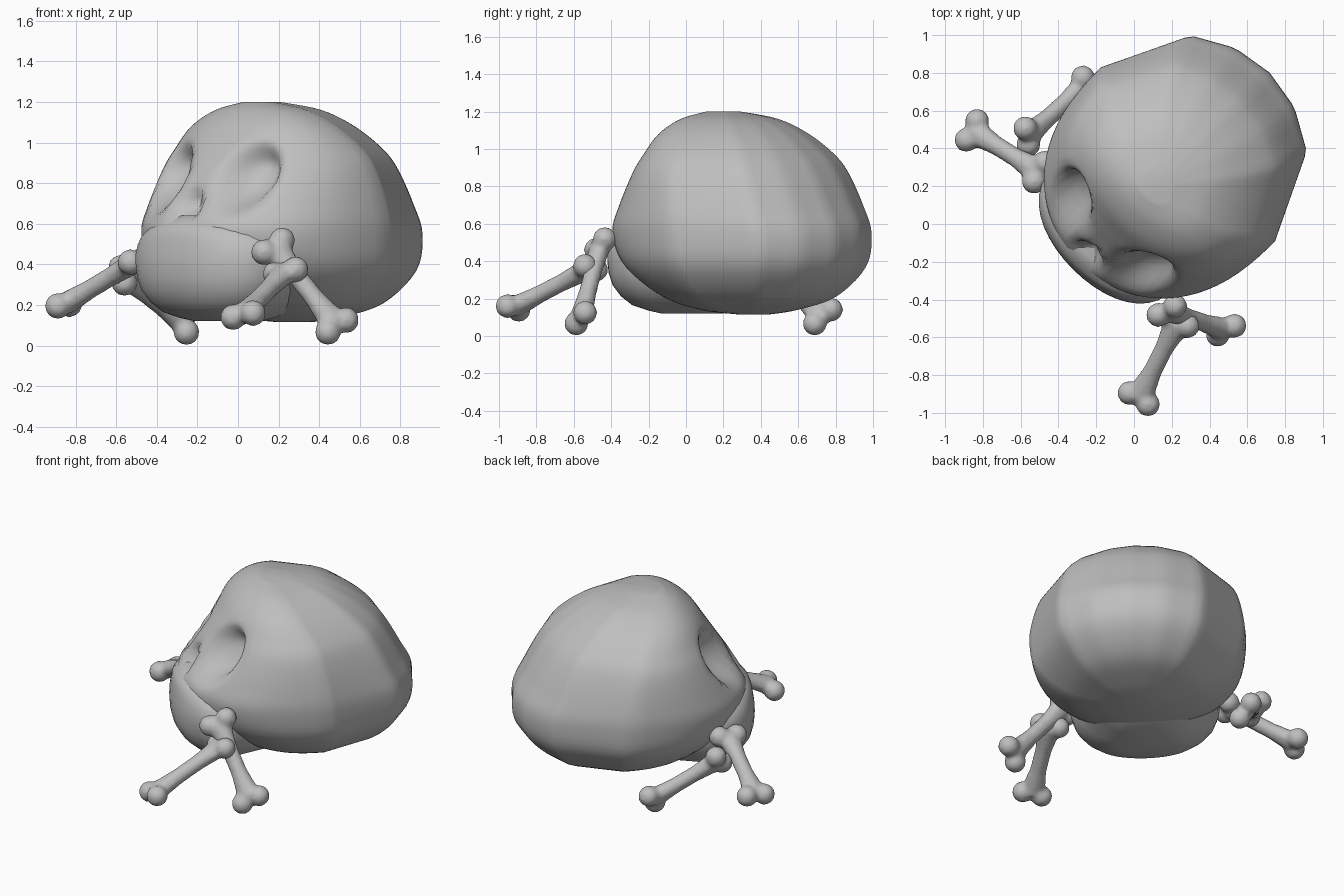
import bpy, bmesh, math
from mathutils import Vector

if "Cube" in bpy.data.objects:
    bpy.data.objects.remove(bpy.data.objects["Cube"])

bone_grey = bpy.data.materials.new("bone grey")
bone_grey.diffuse_color = (0.52, 0.52, 0.52, 1)
bone_grey.use_nodes = True
bone_grey.node_tree.nodes["Principled BSDF"].inputs["Base Color"].default_value = bone_grey.diffuse_color

S = math.sqrt(0.5)


def to_world(u, v, z):
    """Skull frame (u back, v sideways) turned 45 degrees into the scene."""
    return Vector(((u + v) * S - 0.037, (u - v) * S + 0.046, z))


def finish(name, bm, angle=60):
    bmesh.ops.recalc_face_normals(bm, faces=bm.faces)
    me = bpy.data.meshes.new(name)
    bm.to_mesh(me)
    bm.free()
    ob = bpy.data.objects.new(name, me)
    bpy.context.collection.objects.link(ob)
    me.materials.append(bone_grey)
    bpy.ops.object.select_all(action='DESELECT')
    ob.select_set(True)
    bpy.context.view_layer.objects.active = ob
    bpy.ops.object.shade_smooth_by_angle(angle=math.radians(angle))
    return ob


def refine(levels, n):
    """Catmull-Rom smoothing between section levels."""
    out = []
    for i in range(len(levels) - 1):
        p = [levels[max(0, min(len(levels) - 1, i + k))] for k in (-1, 0, 1, 2)]
        for j in range(n):
            t = j / n
            out.append([0.5 * (2 * b + (c - a) * t + (2 * a - 5 * b + 4 * c - d) * t * t
                               + (3 * b - a - 3 * c + d) * t ** 3) for a, b, c, d in zip(*p)])
    return out + [list(levels[-1])]


KNOTS = [0, 20, 42, 90]  # corner angles of the faceted back


def outline(a, power):
    """Unit section: rounded full front, flat-sided back. Returns forward, sideways."""
    c, s = math.cos(a), math.sin(a)
    if c >= 0:
        return c ** power, s
    w = math.degrees(math.acos(min(1, -c)))
    for k0, k1 in zip(KNOTS, KNOTS[1:]):
        if w <= k1 + 1e-6:
            t = (w - k0) / (k1 - k0)
            r0, r1 = math.radians(k0), math.radians(k1)
            cc = math.cos(r0) * (1 - t) + math.cos(r1) * t
            ss = math.sin(r0) * (1 - t) + math.sin(r1) * t
            return -cc, math.copysign(ss, s)


def loft(name, levels, n, segs, power, dent=None):
    """Stack of sections: z, middle u, half width, front and back reach."""
    bm = bmesh.new()
    rings = []
    for z, um, hw, af, ab in refine(levels, n):
        ring = []
        for k in range(segs):
            f, s = outline(2 * math.pi * k / segs, power)
            u, v = um - f * (af if f > 0 else ab), hw * s
            if dent and f > 0:
                u += dent(v, z)
            ring.append(bm.verts.new(to_world(u, v, z)))
        rings.append(ring)
    for r, s in zip(rings, rings[1:]):
        for k in range(segs):
            m = (k + 1) % segs
            bm.faces.new((r[k], r[m], s[m], s[k]))
    bm.faces.new(rings[0])
    bm.faces.new(rings[-1])
    return finish(name, bm)


def bowl(v, z, cv, cz, rv, rz, depth):
    d = math.hypot((v - cv) / rv, (z - cz) / rz)
    t = max(0.0, min(1.0, (1.2 - d) / 0.9))
    return depth * t * t * (3 - 2 * t)


def face_dents(v, z):
    """Two eye sockets and a nose hollow."""
    return (bowl(abs(v), z, 0.265, 0.82, 0.14, 0.175, 0.14)
            + bowl(v, z, 0, 0.68, 0.075, 0.10, 0.09))


# Cranium with sockets
loft("cranium", [
    (0.115, 0.45, 0.08, 0.08, 0.08), (0.14, 0.45, 0.25, 0.30, 0.22),
    (0.21, 0.46, 0.45, 0.50, 0.42), (0.37, 0.47, 0.61, 0.74, 0.57),
    (0.55, 0.46, 0.65, 0.82, 0.605), (0.70, 0.44, 0.64, 0.735, 0.555),
    (0.87, 0.40, 0.60, 0.585, 0.50), (0.97, 0.37, 0.54, 0.49, 0.45),
    (1.08, 0.30, 0.43, 0.345, 0.38), (1.16, 0.25, 0.28, 0.20, 0.27),
    (1.20, 0.20, 0.09, 0.06, 0.12)], 5, 80, 0.80, face_dents)

# Upper jaw, running back into the base of the skull
loft("upper_jaw", [
    (0.12, -0.02, 0.17, 0.13, 0.16), (0.165, -0.05, 0.31, 0.25, 0.36),
    (0.27, -0.05, 0.42, 0.335, 0.50), (0.40, -0.05, 0.455, 0.355, 0.50),
    (0.50, -0.05, 0.445, 0.345, 0.45), (0.58, -0.05, 0.36, 0.325, 0.30),
    (0.64, -0.05, 0.17, 0.25, 0.20)], 2, 40, 0.72)


def long_bone(name, a, b, across):
    """Waisted shaft with a pair of knobs at each end, blended into one skin."""
    a, b = Vector(a), Vector(b)
    axis = (b - a).normalized()
    side = Vector(across)
    side = (side - axis * side.dot(axis)).normalized()
    other = axis.cross(side)
    bm = bmesh.new()
    rings = []
    for t, w, h in ((0, .085, .058), (.15, .066, .055), (.35, .052, .049),
                    (.65, .052, .049), (.85, .066, .055), (1, .085, .058)):
        c = a.lerp(b, t)
        rings.append([bm.verts.new(c + side * w * math.cos(k * math.pi / 4)
                                   + other * h * math.sin(k * math.pi / 4)) for k in range(8)])
    for r, s in zip(rings, rings[1:]):
        for k in range(8):
            bm.faces.new((r[k], r[(k + 1) % 8], s[(k + 1) % 8], s[k]))
    bm.faces.new(rings[0])
    bm.faces.new(rings[-1])
    for end, out in ((a, -1), (b, 1)):
        for sgn in (-1, 1):
            new = bmesh.ops.create_icosphere(bm, subdivisions=2, radius=0.067)["verts"]
            bmesh.ops.translate(bm, verts=new, vec=end + side * sgn * 0.058 + axis * out * 0.012)
    ob = finish(name, bm)
    skin = ob.modifiers.new("blend", 'REMESH')
    skin.mode = 'VOXEL'
    skin.voxel_size = 0.014
    skin.use_smooth_shade = True
    soft = ob.modifiers.new("soften", 'SMOOTH')
    soft.factor = 0.5
    soft.iterations = 6
    return ob


# Two pairs of bones beside the jaw
long_bone("right_upper_bone", (.18, -.46, .48), (.48, -.56, .105), (.10, .06, .08))
long_bone("right_lower_bone", (.23, -.52, .36), (.03, -.915, .155), (.13, -.07, .03))
long_bone("left_upper_bone", (-.51, .28, .41), (-.85, .49, .205), (.09, .13, .02))
long_bone("left_lower_bone", (-.56, .47, .34), (-.27, .725, .11), (-.02, .12, .10))
